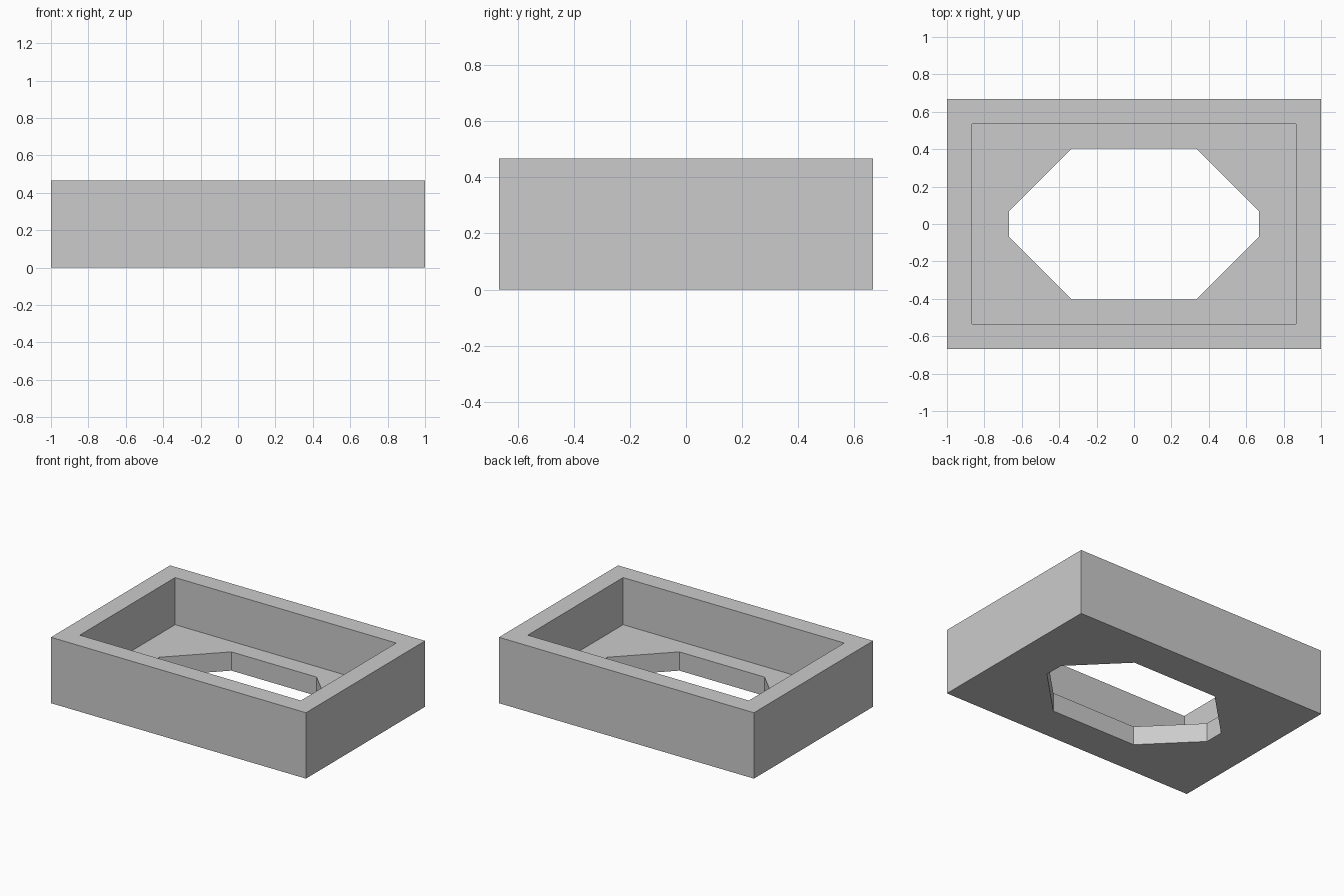
import bpy
import bmesh

default = bpy.data.objects.get("Cube")
if default:
    bpy.data.objects.remove(default, do_unlink=True)

HALF_X, HALF_Y, HEIGHT = 1.0, 0.667, 0.467
WALL, FLOOR = 0.133, 0.133

grey = bpy.data.materials.new("plain grey")
grey.use_nodes = True
colour = (0.6, 0.6, 0.6, 1.0)
grey.diffuse_color = colour
grey.node_tree.nodes["Principled BSDF"].inputs["Base Color"].default_value = colour


def prism(name, outline, bottom, top):
    """Extrude a flat outline upwards into a closed solid."""
    bm = bmesh.new()
    base = bm.faces.new([bm.verts.new((x, y, bottom)) for x, y in outline])
    result = bmesh.ops.extrude_face_region(bm, geom=[base], use_keep_orig=True)
    for v in result["geom"]:
        if isinstance(v, bmesh.types.BMVert):
            v.co.z = top
    bmesh.ops.recalc_face_normals(bm, faces=bm.faces)
    mesh = bpy.data.meshes.new(name)
    bm.to_mesh(mesh)
    bm.free()
    mesh.materials.append(grey)
    obj = bpy.data.objects.new(name, mesh)
    bpy.context.collection.objects.link(obj)
    return obj


def rectangle(x, y):
    return [(-x, -y), (x, -y), (x, y), (-x, y)]


def chamfered(x, y, cut):
    """Rectangle with its four corners cut at 45 degrees."""
    return [(x, cut - y), (x, y - cut), (x - cut, y), (cut - x, y),
            (-x, y - cut), (-x, cut - y), (cut - x, -y), (x - cut, -y)]


def carve(obj, cutter):
    """Subtract the cutter from the object and discard it."""
    mod = obj.modifiers.new("carve", "BOOLEAN")
    mod.operation = "DIFFERENCE"
    mod.solver = "EXACT"
    mod.object = cutter
    cutter.hide_render = True
    bpy.context.view_layer.objects.active = obj
    bpy.ops.object.modifier_apply(modifier=mod.name)
    bpy.data.objects.remove(cutter, do_unlink=True)


# Open tray: solid block, hollowed from above
tray = prism("tray", rectangle(HALF_X, HALF_Y), 0, HEIGHT)
carve(tray, prism("cavity_cutter", rectangle(HALF_X - WALL, HALF_Y - WALL),
                  FLOOR, HEIGHT + 0.2))

# Eight-sided opening through the floor
carve(tray, prism("opening_cutter", chamfered(0.667, 0.403, 0.333),
                  -0.2, FLOOR + 0.1))
